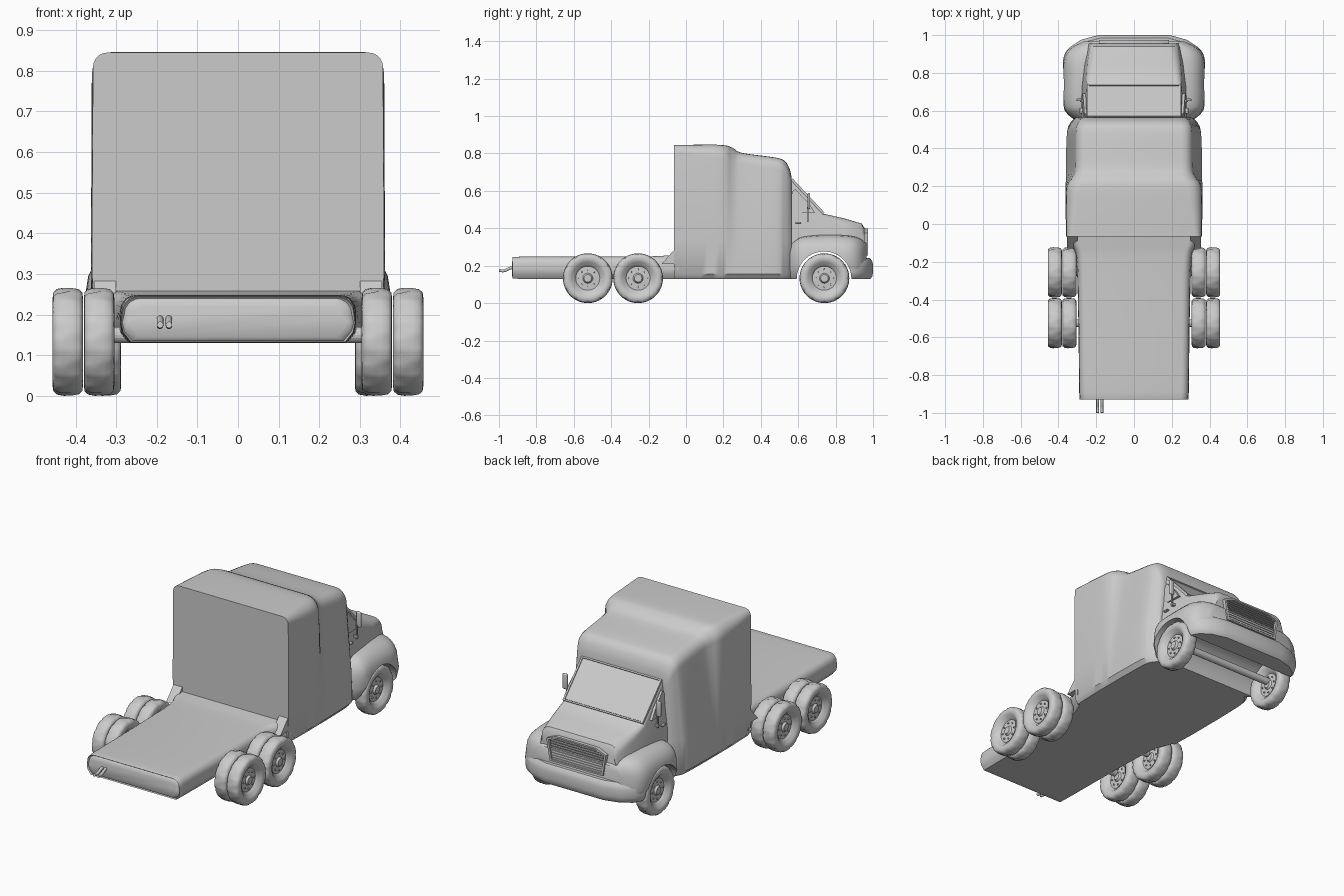
import bpy, bmesh, math
from mathutils import Vector

if "Cube" in bpy.data.objects:
    bpy.data.objects.remove(bpy.data.objects["Cube"])

def smooth(ob, deg=35):
    bpy.ops.object.select_all(action='DESELECT')
    ob.select_set(True)
    bpy.context.view_layer.objects.active = ob
    bpy.ops.object.shade_smooth_by_angle(angle=math.radians(deg))

def make(name, verts, faces, deg=35, bevel=0):
    bm = bmesh.new()
    vs = [bm.verts.new(v) for v in verts]
    for f in faces:
        bm.faces.new([vs[i] for i in f])
    bmesh.ops.recalc_face_normals(bm, faces=bm.faces)
    if bevel:
        bmesh.ops.bevel(bm, geom=bm.edges[:], offset=bevel, segments=3,
                        profile=0.5, affect='EDGES', clamp_overlap=True)
    me = bpy.data.meshes.new(name)
    bm.to_mesh(me)
    bm.free()
    ob = bpy.data.objects.new(name, me)
    bpy.context.collection.objects.link(ob)
    smooth(ob, deg)
    return ob

def skin(name, rings, deg=35, bevel=0):
    n = len(rings[0])
    faces = [(k*n+i, k*n+(i+1) % n, (k+1)*n+(i+1) % n, (k+1)*n+i)
             for k in range(len(rings)-1) for i in range(n)]
    faces += [tuple(range(n)), tuple(range((len(rings)-1)*n, len(rings)*n))]
    return make(name, [p for r in rings for p in r], faces, deg, bevel)

def box(name, c, s, bevel=0):
    x, y, z = (v/2 for v in s)
    rings = [[(c[0]+a*x, c[1]+b*y, c[2]+d*z) for a, b in ((-1, -1), (1, -1), (1, 1), (-1, 1))]
             for d in (-1, 1)]
    return skin(name, rings, 35, bevel)

def section(y, wb, wm, wt, z0, zm, z1, r):
    # body cross-section: sill, belt line and rounded roof corner
    half = [(wb-.02, z0), (wb, z0+.025), (wm, zm)]
    for i in range(6):
        a = i/5*math.pi/2
        half.append((wt-r+r*math.cos(a), z1-r+r*math.sin(a)))
    return [(x, y, z) for x, z in half] + [(-x, y, z) for x, z in reversed(half)]

def body(name, rows, steps=4, deg=38):
    # spline the section numbers along the length, then skin them
    out = []
    for k in range(len(rows)-1):
        p = [rows[min(max(k+j, 0), len(rows)-1)] for j in (-1, 0, 1, 2)]
        for s in range(steps):
            t = s/steps
            out.append([b + .5*t*(c-a + t*(2*a-5*b+4*c-d + t*(3*(b-c)+d-a)))
                        if steps > 1 else b for a, b, c, d in zip(*p)])
    out.append(rows[-1])
    return skin(name, [section(*r) for r in out], deg)

# sleeper and driver cab
body("cab", [
    (-.065, .355, .36, .357, .13, .33, .845, .035),
    (.08, .36, .362, .36, .13, .33, .847, .06),
    (.20, .36, .362, .355, .13, .33, .845, .07),
    (.25, .36, .36, .325, .13, .33, .83, .07),
    (.30, .36, .36, .312, .13, .33, .803, .06),
    (.48, .355, .355, .31, .13, .33, .778, .06),
    (.53, .34, .33, .30, .13, .33, .758, .06),
    (.555, .32, .31, .285, .13, .33, .715, .06),
    (.565, .31, .30, .27, .13, .33, .67, .06)])

# flat rear deck, flaring out into the cab
body("deck", [
    (-.93, .265, .27, .262, .145, .185, .22, .03),
    (-.92, .28, .285, .28, .135, .18, .24, .04),
    (-.89, .285, .29, .288, .13, .18, .248, .04),
    (-.50, .29, .295, .293, .13, .18, .248, .04),
    (-.20, .30, .305, .30, .13, .18, .25, .04),
    (-.11, .325, .33, .325, .13, .18, .254, .04),
    (-.04, .355, .36, .355, .13, .18, .26, .04)])
for s in (-1, 1):  # wedge gussets between deck and cab
    tri = [(-.13, .21), (-.05, .21), (-.05, .30)]
    skin("gusset", [[(s*x, y, z) for y, z in tri] for x in (.30, .355)])

# bonnet with sloped windscreen base
hood = body("hood", [
    (.54, .28, .28, .25, .13, .40, .675, .02),
    (.565, .28, .28, .25, .13, .40, .66, .02),
    (.735, .28, .275, .255, .13, .36, .478, .025),
    (.85, .27, .265, .25, .13, .34, .452, .05),
    (.94, .25, .245, .235, .13, .32, .425, .05),
    (.955, .24, .24, .225, .13, .32, .40, .05)], steps=1)

# wide rounded front wings
wings = body("fenders", [
    (.555, .31, .32, .315, .13, .20, .31, .07),
    (.585, .34, .355, .35, .13, .20, .335, .08),
    (.63, .355, .375, .37, .13, .20, .355, .09),
    (.75, .355, .377, .373, .13, .20, .365, .10),
    (.87, .355, .375, .37, .13, .20, .36, .10),
    (.93, .33, .345, .335, .13, .20, .345, .09),
    (.965, .27, .28, .27, .13, .20, .32, .07)])

# wrap-round bumper
plan = [(.37, .84), (.365, .89), (.34, .935), (.28, .975), (.19, 1.0)]
plan += [(-x, y) for x, y in reversed(plan)]
bumper = skin("bumper", [[(x*k, .84+(y-.84)*j, z) for x, y in plan]
              for z, k, j in ((.13, .95, .92), (.145, .985, .98), (.165, 1, 1),
                              (.205, 1, 1), (.225, .985, .97), (.24, .95, .90))], 45)

# wheel tunnel through the nose
bpy.ops.mesh.primitive_cylinder_add(vertices=64, radius=.146, depth=1.2,
                                    location=(0, .738, .13), rotation=(0, math.pi/2, 0))
cutter = bpy.context.object
cutter.hide_render = True
for ob in (hood, wings, bumper):
    m = ob.modifiers.new("arch", 'BOOLEAN')
    m.object, m.operation, m.solver = cutter, 'DIFFERENCE', 'EXACT'
    bpy.context.view_layer.objects.active = ob
    bpy.ops.object.modifier_apply(modifier=m.name)
    smooth(ob, 38)
bpy.data.objects.remove(cutter)

# windscreen pane and raised frame
def slope(t, lift):
    return Vector((0, .565+.17*t + lift*.73, .66-.182*t + lift*.68))
def pane(name, w, t0, t1, lift):
    rings = []
    for h in (-.005, lift):
        a, b = slope(t0, h), slope(t1, h)
        rings.append([(-w, a.y, a.z), (w, a.y, a.z), (w, b.y, b.z), (-w, b.y, b.z)])
    return skin(name, rings)
pane("windscreen", .238, .04, .96, .003)
for t in (0, .97):
    pane("windscreen_frame", .248, t, t+.03, .008)
for s in (-1, 1):
    post = pane("windscreen_frame", .005, 0, 1, .008)
    post.location.x = s*.243

# side windows, door handles and mirrors
for s in (-1, 1):
    win = [(.57, .51), (.60, .485), (.69, .485), (.655, .535), (.585, .61), (.57, .60)]
    skin("side_window", [[(s*(x-(z-.48)*.07), y, z) for y, z in win] for x in (.24, .272)])
    box("door_handle", (s*.28, .60, .43), (.016, .03, .009), .003)
    box("mirror", (s*.29, .657, .545), (.028, .014, .085), .005)
    box("mirror_arm", (s*.282, .652, .475), (.008, .008, .08))
    box("mirror_foot", (s*.272, .652, .447), (.03, .012, .012))

# grille: frame ring, backing and slats
outer = [(-.165, .255), (.165, .255), (.185, .375), (.125, .40), (-.125, .40), (-.185, .375)]
inner = [(x*.93, .33+(z-.33)*.88) for x, z in outer]
vs = [(x, y, z) for y in (.945, .974) for loop in (outer, inner) for x, z in loop]
fs = []
for i in range(6):
    j = (i+1) % 6
    fs += [(i, j, 6+j, 6+i), (12+i, 12+j, 18+j, 18+i), (i, j, 12+j, 12+i), (6+i, 6+j, 18+j, 18+i)]
make("grille_frame", vs, fs)
skin("grille_back", [[(x, y, z) for x, z in inner] for y in (.945, .958)])
for i in range(9):
    z = .272 + i*.0135
    box("grille_slat", (0, .963, z), (.305+.02*min(i, 6)/6 - max(0, i-7)*.03, .012, .006))

# twin exhaust tips
for x in (-.192, -.170):
    cu = bpy.data.curves.new("exhaust", 'CURVE')
    cu.dimensions, cu.bevel_depth, cu.bevel_resolution, cu.use_fill_caps = '3D', .008, 3, True
    sp = cu.splines.new('POLY')
    pts = [(-.88, .19), (-.93, .19), (-.95, .183), (-.965, .175), (-.98, .172), (-1, .175)]
    sp.points.add(len(pts)-1)
    for p, (y, z) in zip(sp.points, pts):
        p.co = (x, y, z, 1)
    bpy.context.collection.objects.link(bpy.data.objects.new("exhaust_pipe", cu))

# wheel: lathed tyre and dished rim, with tread blocks and bolts
half = [(.024, .004), (.024, .02), (.013, .027), (.011, .064), (.026, .076), (.030, .086),
        (.0345, .090), (.0375, .108), (.0355, .122), (.027, .130), (.010, .133)]
prof = half + [(-x, r) for x, r in reversed(half)]
N = 60
rings = []
for k, (x, r) in enumerate(prof):
    ring = []
    for i in range(N):
        groove = r > .12 and (i + (2 if x < 0 else 0)) % 5 == 0
        q = r*(.965 if groove else 1)
        a = 2*math.pi*i/N
        ring.append((x, q*math.cos(a), q*math.sin(a)))
    rings.append(ring)
wheel = skin("wheel", rings, 50)
bm = bmesh.new()
bm.from_mesh(wheel.data)
for s in (-1, 1):
    for i in range(8):
        a = 2*math.pi*i/8
        ret = bmesh.ops.create_cone(bm, cap_ends=True, segments=8, radius1=.005, radius2=.004, depth=.012)
        for v in ret['verts']:
            v.co = Vector((s*(v.co.z+.012), v.co.x+.047*math.cos(a), v.co.y+.047*math.sin(a)))
bmesh.ops.recalc_face_normals(bm, faces=bm.faces)
bm.to_mesh(wheel.data)
bm.free()
spots = [(s*x, y) for s in (-1, 1)
         for x, y in ((.342, -.525), (.419, -.525), (.342, -.256), (.419, -.256), (.325, .74))]
for x, y in spots:
    ob = bpy.data.objects.new("road_wheel", wheel.data)
    ob.location = (x, y, .133)
    bpy.context.collection.objects.link(ob)
bpy.data.objects.remove(wheel)
for y in (-.525, -.256, .74):
    bpy.ops.mesh.primitive_cylinder_add(vertices=16, radius=.02, depth=.62,
                                        location=(0, y, .15), rotation=(0, math.pi/2, 0))
    bpy.context.object.name = "axle"
